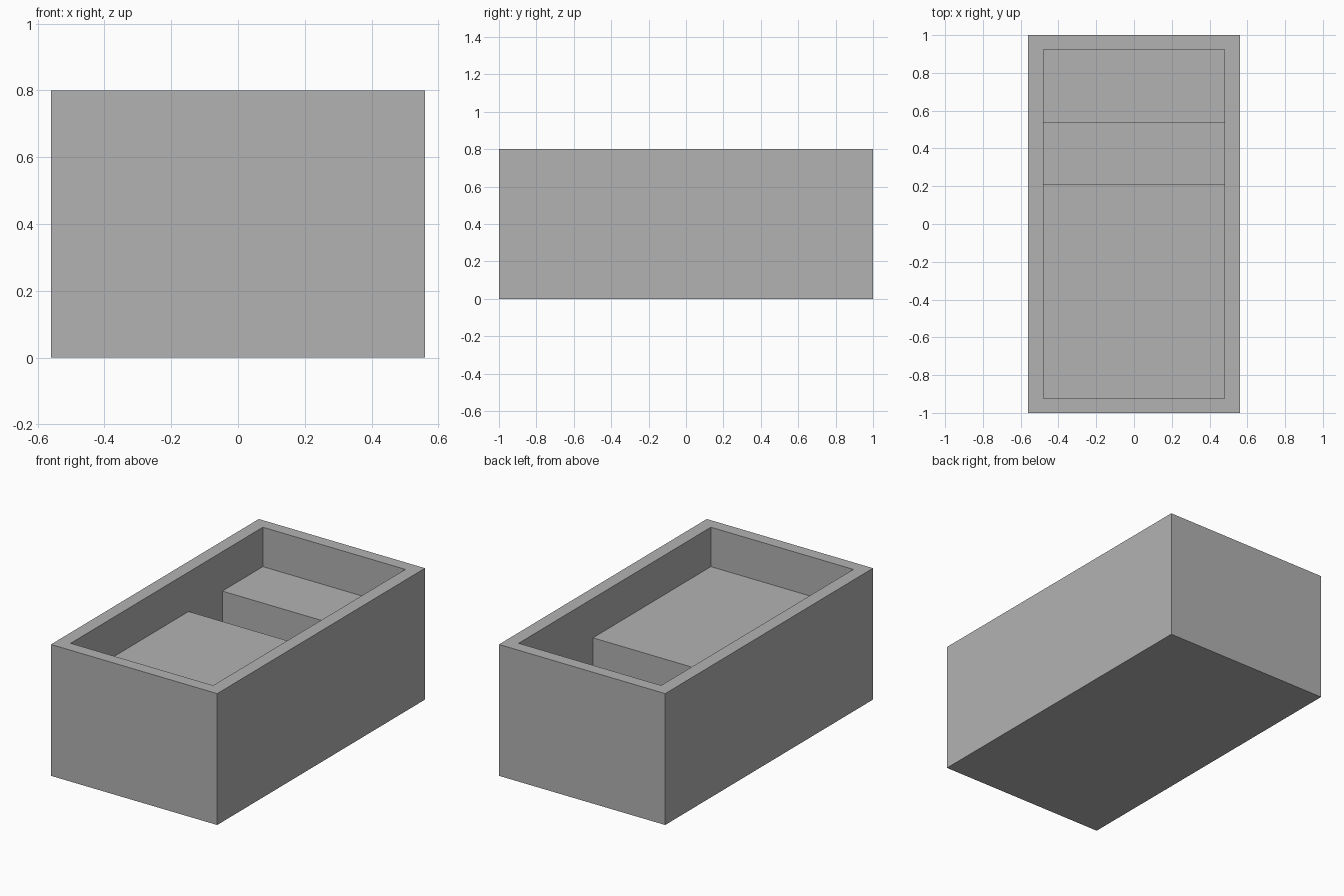
import bpy, bmesh
from mathutils import Vector

default = bpy.data.objects.get("Cube")
if default:
    bpy.data.objects.remove(default, do_unlink=True)

HALF_X, HALF_Y, HEIGHT = 0.56, 1.0, 0.8
INNER_X, INNER_Y = 0.48, 0.925
LEDGE_Z, FLOOR_Z = 0.56, 0.08
PIT_FRONT, PIT_BACK = 0.21, 0.535

# Plain grey material
grey = bpy.data.materials.new("light_grey")
grey.use_nodes = True
colour = (0.448, 0.448, 0.448, 1)
grey.diffuse_color = colour
grey.node_tree.nodes["Principled BSDF"].inputs["Base Color"].default_value = colour


def extrude(bm, face):
    """Extrude one face in place and return the new cap."""
    return bmesh.ops.extrude_discrete_faces(bm, faces=[face])["faces"][0]


def set_height(face, z):
    for v in face.verts:
        v.co.z = z


# Outer block
bm = bmesh.new()
bmesh.ops.create_cube(bm, size=2)
for v in bm.verts:
    v.co = Vector((v.co.x * HALF_X, v.co.y * HALF_Y, (v.co.z + 1) * HEIGHT / 2))

# Rim, then the recess down to the ledges
bm.faces.ensure_lookup_table()
cap = extrude(bm, max(bm.faces, key=lambda f: f.calc_center_median().z))
for v in cap.verts:
    v.co.x *= INNER_X / HALF_X
    v.co.y *= INNER_Y / HALF_Y
cap = extrude(bm, cap)
set_height(cap, LEDGE_Z)


# Split the ledge face and sink its middle strip into a deep pit
def ledge_faces():
    return [f for f in bm.faces if all(abs(v.co.z - LEDGE_Z) < 1e-4 for v in f.verts)]


for y in (PIT_FRONT, PIT_BACK):
    faces = ledge_faces()
    edges = {e for f in faces for e in f.edges}
    verts = {v for f in faces for v in f.verts}
    bmesh.ops.bisect_plane(bm, geom=faces + list(edges) + list(verts),
                           plane_co=(0, y, 0), plane_no=(0, 1, 0))
middle = next(f for f in ledge_faces()
              if PIT_FRONT < f.calc_center_median().y < PIT_BACK)
set_height(extrude(bm, middle), FLOOR_Z)

bmesh.ops.recalc_face_normals(bm, faces=bm.faces[:])
mesh = bpy.data.meshes.new("open_box")
bm.to_mesh(mesh)
bm.free()
mesh.materials.append(grey)
box = bpy.data.objects.new("open_box", mesh)
bpy.context.collection.objects.link(box)
